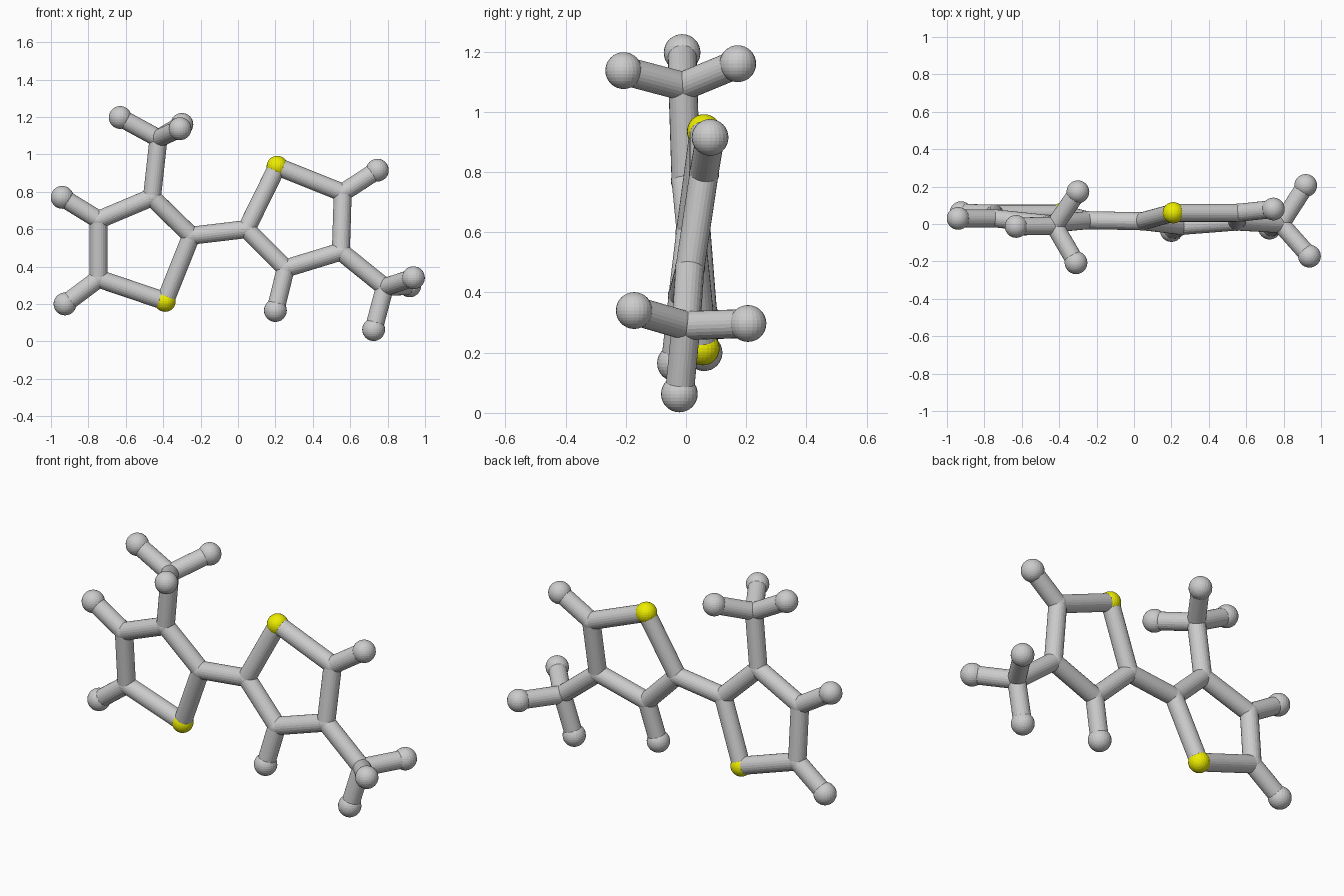
import bpy
from mathutils import Vector

if "Cube" in bpy.data.objects:
    bpy.data.objects.remove(bpy.data.objects["Cube"])

SIDES = 24
BOND_R = 0.048

yellow = bpy.data.materials.new("yellow")
yellow.diffuse_color = (0.85, 0.85, 0.0, 1)
yellow.use_nodes = True
yellow.node_tree.nodes["Principled BSDF"].inputs["Base Color"].default_value = yellow.diffuse_color

# Atom centres
atoms = {
    # left ring
    "carbon_1": (-0.25, 0.02, 0.565), "carbon_2": (-0.46, 0.00, 0.77),
    "carbon_3": (-0.745, 0.03, 0.65), "carbon_4": (-0.745, 0.055, 0.335),
    "sulfur_1": (-0.39, 0.055, 0.215),
    # right ring
    "carbon_5": (0.045, 0.015, 0.60), "sulfur_2": (0.21, 0.06, 0.935),
    "carbon_6": (0.56, 0.06, 0.795), "carbon_7": (0.55, 0.013, 0.48),
    "carbon_8": (0.255, -0.01, 0.39),
    # side groups
    "carbon_9": (-0.425, -0.01, 1.085), "carbon_10": (0.785, 0.0, 0.29),
    "hydrogen_1": (-0.94, 0.03, 0.77), "hydrogen_2": (-0.925, 0.06, 0.20),
    "hydrogen_3": (0.745, 0.08, 0.915), "hydrogen_4": (0.20, -0.035, 0.165),
    "hydrogen_5": (-0.63, -0.013, 1.197), "hydrogen_6": (-0.30, 0.172, 1.16),
    "hydrogen_7": (-0.31, -0.207, 1.137),
    "hydrogen_8": (0.725, -0.022, 0.063), "hydrogen_9": (0.918, 0.206, 0.297),
    "hydrogen_10": (0.938, -0.172, 0.34),
}
radius = {"carbon": 0.05, "sulfur": 0.057, "hydrogen": 0.061}

# Bonds between atoms, by short name
bonds = ("c1-c2 c2-c3 c3-c4 c4-s1 s1-c1 c1-c5 c5-s2 s2-c6 c6-c7 c7-c8 c8-c5 "
         "c2-c9 c7-c10 c3-h1 c4-h2 c6-h3 c8-h4 "
         "c9-h5 c9-h6 c9-h7 c10-h8 c10-h9 c10-h10").split()
full = {"c": "carbon_", "s": "sulfur_", "h": "hydrogen_"}

# Balls
for name, pos in atoms.items():
    kind = name.split("_")[0]
    bpy.ops.mesh.primitive_uv_sphere_add(segments=SIDES, ring_count=16,
                                         radius=radius[kind], location=pos)
    ball = bpy.context.object
    ball.name = name
    if kind == "sulfur":
        ball.data.materials.append(yellow)

# Sticks
for bond in bonds:
    a, b = (Vector(atoms[full[k[0]] + k[1:]]) for k in bond.split("-"))
    d = b - a
    bpy.ops.mesh.primitive_cylinder_add(vertices=SIDES, radius=BOND_R,
                                        depth=d.length, location=(a + b) / 2)
    stick = bpy.context.object
    stick.name = "bond_" + bond.replace("-", "_")
    stick.rotation_euler = d.to_track_quat('Z', 'Y').to_euler()
